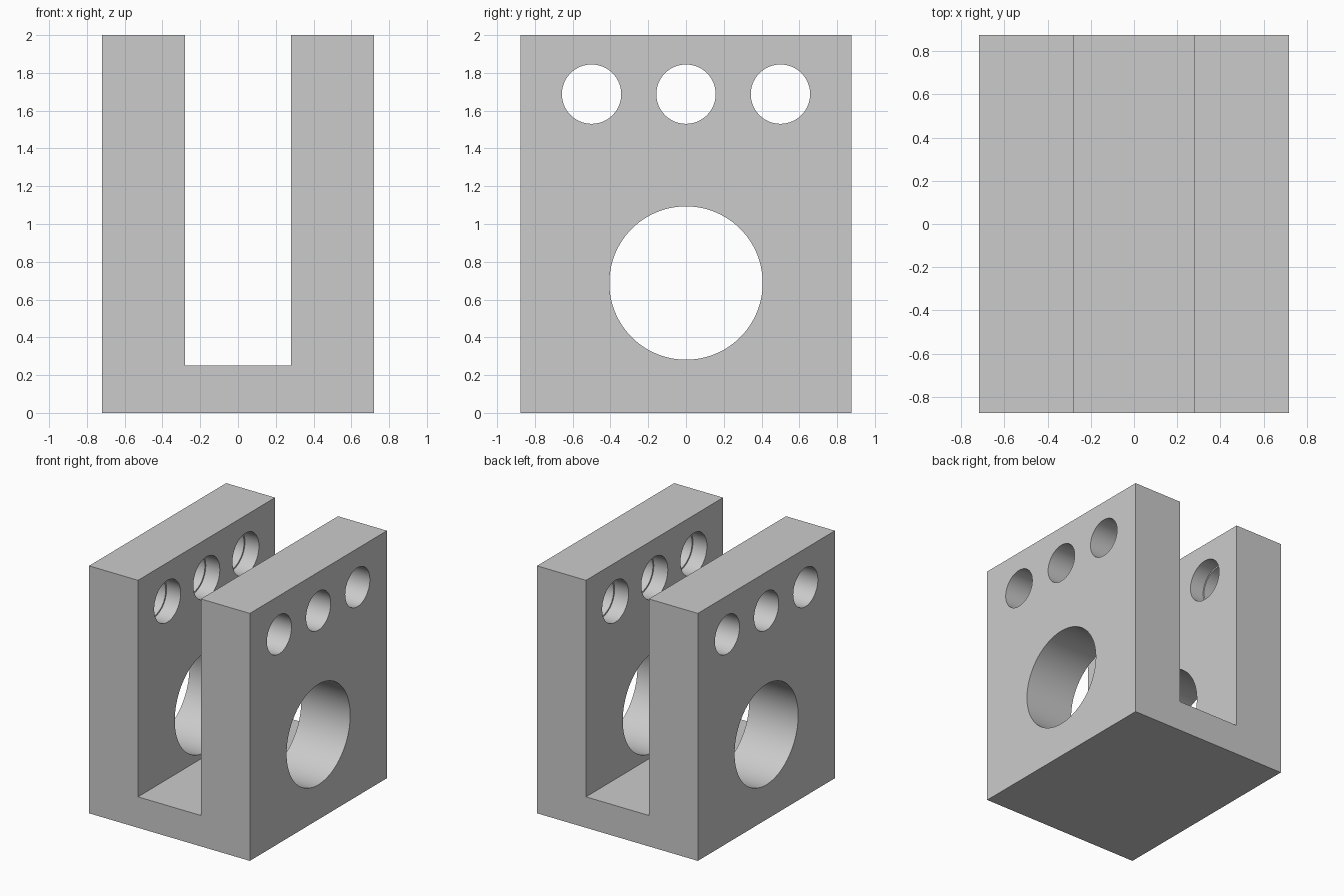
import bpy
import bmesh
import math

cube = bpy.data.objects.get("Cube")
if cube:
    bpy.data.objects.remove(cube, do_unlink=True)

WIDTH, DEPTH, HEIGHT = 1.4375, 1.75, 2.0
SLOT, FLOOR = 0.5625, 0.25

grey = bpy.data.materials.new("plain grey")
grey.use_nodes = True
colour = (0.6, 0.6, 0.6, 1)
grey.diffuse_color = colour
grey.node_tree.nodes["Principled BSDF"].inputs["Base Color"].default_value = colour


def extruded_block(name, profile, depth):
    """Extrude an x-z profile along y, centred."""
    bm = bmesh.new()
    face = bm.faces.new([bm.verts.new((x, -depth / 2, z)) for x, z in profile])
    new = bmesh.ops.extrude_face_region(bm, geom=[face])["geom"]
    verts = [v for v in new if isinstance(v, bmesh.types.BMVert)]
    bmesh.ops.translate(bm, verts=verts, vec=(0, depth, 0))
    bmesh.ops.recalc_face_normals(bm, faces=bm.faces)
    mesh = bpy.data.meshes.new(name)
    bm.to_mesh(mesh)
    bm.free()
    mesh.materials.append(grey)
    obj = bpy.data.objects.new(name, mesh)
    bpy.context.collection.objects.link(obj)
    return obj


def bore(target, y, z, radius, length):
    """Cut a round hole of the given length along x, centred on x = 0."""
    bpy.ops.mesh.primitive_cylinder_add(
        vertices=96, radius=radius, depth=length,
        location=(0, y, z), rotation=(0, math.pi / 2, 0))
    cutter = bpy.context.object
    cutter.name = "hole_cutter"
    cutter.hide_render = True
    cutter.data.materials.append(grey)
    mod = target.modifiers.new("bore", "BOOLEAN")
    mod.operation = "DIFFERENCE"
    mod.solver = "EXACT"
    mod.object = cutter
    bpy.context.view_layer.objects.active = target
    bpy.ops.object.modifier_apply(modifier=mod.name)
    bpy.data.objects.remove(cutter, do_unlink=True)


# U-shaped body: two thick walls on a floor
w, s = WIDTH / 2, SLOT / 2
bracket = extruded_block("clevis_bracket", [
    (-w, 0), (w, 0), (w, HEIGHT), (s, HEIGHT),
    (s, FLOOR), (-s, FLOOR), (-s, HEIGHT), (-w, HEIGHT)], DEPTH)

# Large pivot hole through both walls
bore(bracket, 0, 0.6875, 0.406, 2)

# Row of bolt holes, each slightly wider near the slot
for y in (-0.5, 0, 0.5):
    bore(bracket, y, 1.6875, 0.157, 2)
    bore(bracket, y, 1.6875, 0.169, SLOT + 0.25)

# Smooth bores with crisp edges
bpy.ops.object.select_all(action="DESELECT")
bracket.select_set(True)
bpy.context.view_layer.objects.active = bracket
bpy.ops.object.shade_smooth_by_angle(angle=math.radians(30))
